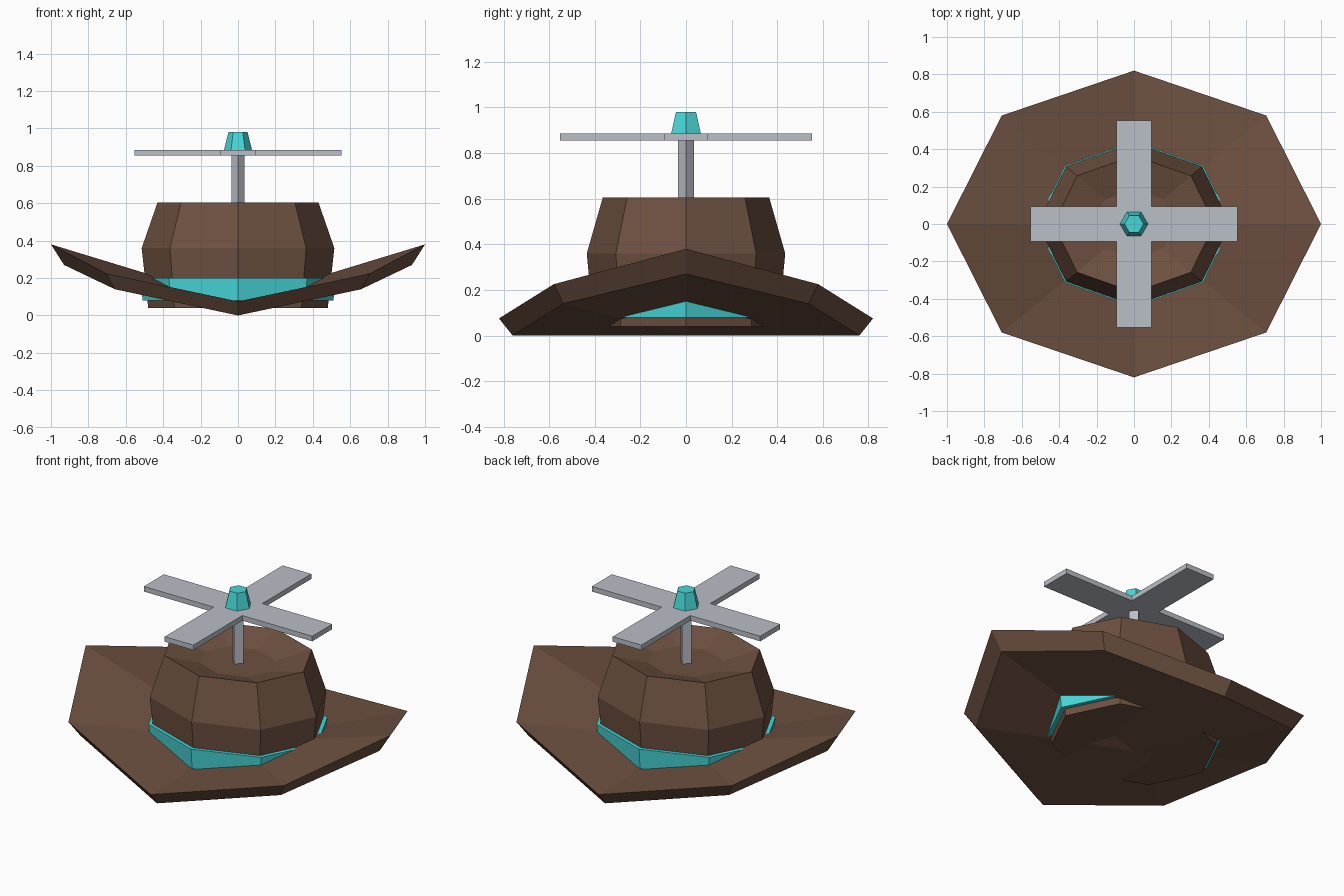
import bpy
import bmesh
import math

default = bpy.data.objects.get("Cube")
if default:
    bpy.data.objects.remove(default, do_unlink=True)


def material(name, rgb):
    mat = bpy.data.materials.new(name)
    mat.use_nodes = True
    mat.diffuse_color = (*rgb, 1)
    mat.node_tree.nodes["Principled BSDF"].inputs["Base Color"].default_value = (*rgb, 1)
    return mat


brown = material("brown_felt", (0.155, 0.082, 0.052))
cyan = material("cyan", (0.065, 0.68, 0.69))
grey = material("light_grey", (0.49, 0.52, 0.57))


def finish(name, bm, mat):
    bmesh.ops.recalc_face_normals(bm, faces=bm.faces[:])
    mesh = bpy.data.meshes.new(name)
    bm.to_mesh(mesh)
    bm.free()
    mesh.materials.append(mat)
    obj = bpy.data.objects.new(name, mesh)
    bpy.context.collection.objects.link(obj)
    return obj


def loft(name, sections, sides, mat):
    """Join elliptical rings (rx, ry, height); height may depend on the angle."""
    bm = bmesh.new()
    rings = []
    for rx, ry, height in sections:
        ring = []
        for i in range(sides):
            a = 2 * math.pi * i / sides
            z = height(abs(math.cos(a))) if callable(height) else height
            ring.append(bm.verts.new((rx * math.cos(a), ry * math.sin(a), z)))
        rings.append(ring)
    for low, high in zip(rings, rings[1:]):
        for i in range(sides):
            j = (i + 1) % sides
            bm.faces.new((low[i], low[j], high[j], high[i]))
    # A ring of zero radius collapses to a point; others get a cap
    for ring, section in ((rings[0], sections[0]), (rings[-1], sections[-1])):
        if section[0] > 0:
            bm.faces.new(ring)
    bmesh.ops.remove_doubles(bm, verts=bm.verts[:], dist=0.0001)
    return finish(name, bm, mat)


def bend(low, mid, high):
    """Rim height at the front and back, at the diagonals and at the sides."""
    return lambda c: low if c < 0.3 else (mid if c < 0.9 else high)


# Brim: thick disc curled up at the sides
loft("brim", [(0, 0, 0.0),
              (0.93, 0.76, bend(0.0, 0.14, 0.27)),
              (1.0, 0.82, bend(0.075, 0.225, 0.38)),
              (0, 0, 0.075)], 8, brown)

# Crown with a dished top
loft("crown", [(0.48, 0.405, 0.04), (0.515, 0.435, 0.36),
               (0.43, 0.365, 0.605), (0.22, 0.185, 0.55)], 8, brown)

# Band round the crown
loft("hat_band", [(0.51, 0.43, 0.08), (0.522, 0.441, 0.2)], 8, cyan)

# Propeller post and hub
loft("propeller_post", [(0.036, 0.036, 0.5), (0.036, 0.036, 0.86)], 4, grey)
loft("propeller_hub", [(0.075, 0.075, 0.885), (0.051, 0.051, 0.98)], 6, cyan)

# Propeller: one cross-shaped plate with four blades
bm = bmesh.new()
outline = []
w, r = 0.094, 0.553
for k in range(4):
    c, s = round(math.cos(k * math.pi / 2)), round(math.sin(k * math.pi / 2))
    for x, y in ((r, -w), (r, w), (w, w)):
        outline.append(bm.verts.new((x * c - y * s, x * s + y * c, 0.855)))
base = bm.faces.new(outline)
extruded = bmesh.ops.extrude_face_region(bm, geom=[base], use_keep_orig=True)
top = [v for v in extruded["geom"] if isinstance(v, bmesh.types.BMVert)]
bmesh.ops.translate(bm, verts=top, vec=(0, 0, 0.03))
finish("propeller_blades", bm, grey)
